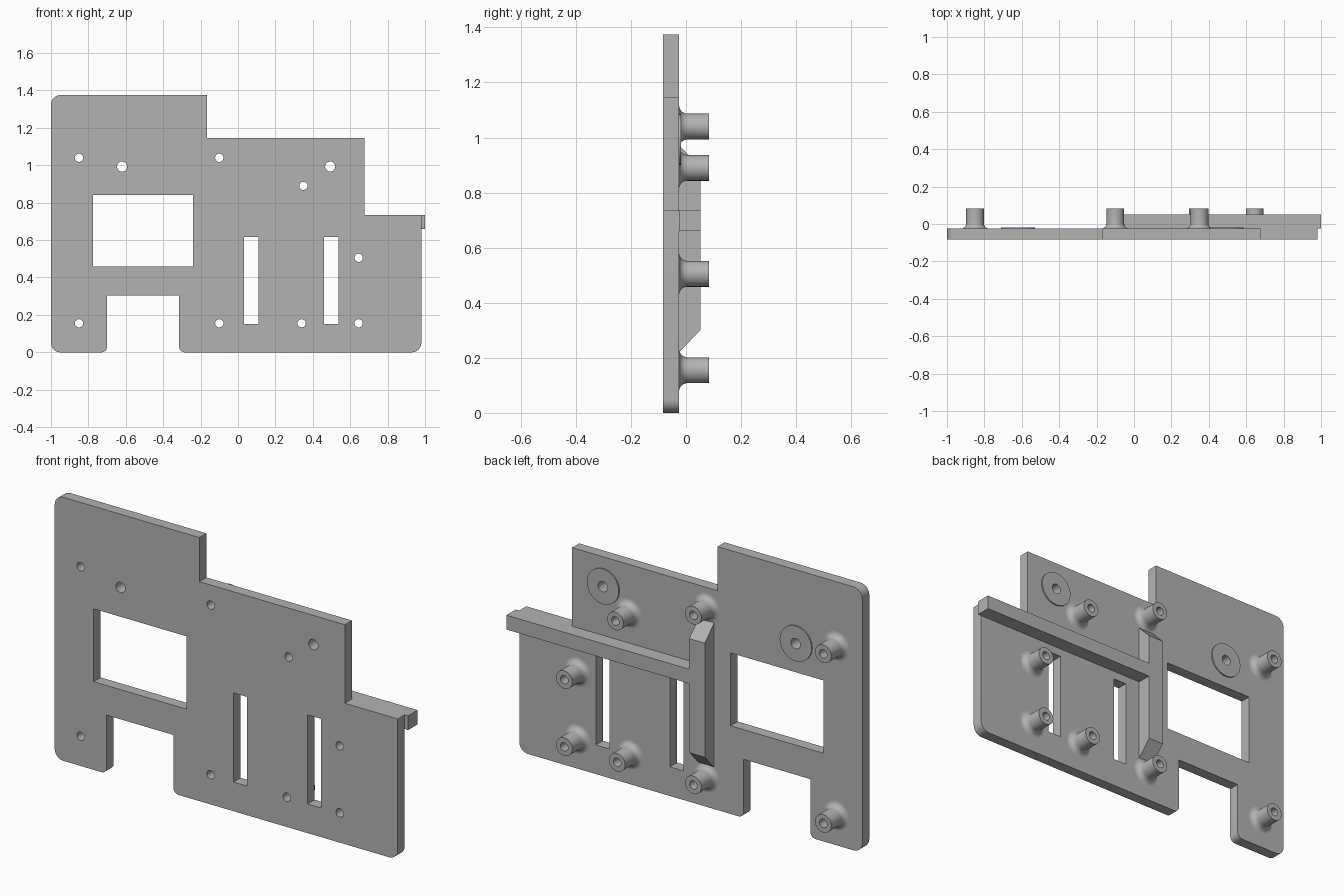
import bpy, bmesh
from math import sin, cos, pi
from mathutils import Vector

cube = bpy.data.objects.get("Cube")
if cube:
    bpy.data.objects.remove(cube, do_unlink=True)

grey = bpy.data.materials.new("plain grey")
grey.use_nodes = True
colour = (0.45, 0.45, 0.45, 1)
grey.diffuse_color = colour
grey.node_tree.nodes["Principled BSDF"].inputs["Base Color"].default_value = colour

FRONT, BACK = -0.083, -0.025   # plate faces
RIB, TIP = 0.052, 0.083        # depth of ribs and standoffs


def circle(x, z, r, n=32):
    return [(x + r * cos(2 * pi * i / n), z + r * sin(2 * pi * i / n)) for i in range(n)]


def rect(x0, x1, z0, z1):
    return [(x0, z0), (x1, z0), (x1, z1), (x0, z1)]


def rounded(corners, steps=8):
    """Outline of (x, z, radius) corners, each rounded by its radius."""
    out = []
    for i, (x, z, r) in enumerate(corners):
        p = Vector((x, z))
        if not r:
            out.append(p)
            continue
        u = (Vector(corners[i - 1][:2]) - p).normalized() * r
        v = (Vector(corners[(i + 1) % len(corners)][:2]) - p).normalized() * r
        for k in range(steps + 1):
            a = k / steps * pi / 2
            out.append(p + u + v - v * cos(a) - u * sin(a))
    return out


def finish(ob, smooth=True):
    ob.data.materials.clear()
    ob.data.materials.append(grey)
    bpy.ops.object.select_all(action='DESELECT')
    ob.select_set(True)
    bpy.context.view_layer.objects.active = ob
    if smooth:
        bpy.ops.object.shade_smooth_by_angle(angle=pi / 6)


def sheet(name, loops, y0, y1):
    """Flat plate in the xz plane; loops inside the first become holes."""
    cu = bpy.data.curves.new(name, 'CURVE')
    cu.dimensions, cu.fill_mode, cu.extrude = '2D', 'BOTH', (y1 - y0) / 2
    for loop in loops:
        sp = cu.splines.new('POLY')
        sp.points.add(len(loop) - 1)
        for pt, (x, z) in zip(sp.points, loop):
            pt.co = (x, z, 0, 1)
        sp.use_cyclic_u = True
    ob = bpy.data.objects.new(name, cu)
    ob.rotation_euler.x = pi / 2
    ob.location.y = (y0 + y1) / 2
    bpy.context.collection.objects.link(ob)
    bpy.ops.object.select_all(action='DESELECT')
    ob.select_set(True)
    bpy.context.view_layer.objects.active = ob
    bpy.ops.object.convert(target='MESH')
    ob = bpy.context.view_layer.objects.active
    bm = bmesh.new()
    bm.from_mesh(ob.data)
    bmesh.ops.remove_doubles(bm, verts=bm.verts, dist=1e-5)
    bmesh.ops.recalc_face_normals(bm, faces=bm.faces)
    bm.to_mesh(ob.data)
    bm.free()
    finish(ob)


def prism(name, profile, x0, x1):
    """Extrude a (y, z) profile along x."""
    bm = bmesh.new()
    face = bm.faces.new([bm.verts.new((x0, y, z)) for y, z in profile])
    ext = bmesh.ops.extrude_face_region(bm, geom=[face])
    moved = [g for g in ext["geom"] if isinstance(g, bmesh.types.BMVert)]
    bmesh.ops.translate(bm, verts=moved, vec=(x1 - x0, 0, 0))
    bmesh.ops.recalc_face_normals(bm, faces=bm.faces)
    me = bpy.data.meshes.new(name)
    bm.to_mesh(me)
    bm.free()
    ob = bpy.data.objects.new(name, me)
    bpy.context.collection.objects.link(ob)
    finish(ob, smooth=False)


def lathe(name, profile, x, z, n=32):
    """Turn an open (radius, y) profile about the y axis."""
    bm = bmesh.new()
    rings = [[bm.verts.new((px, y, pz)) for px, pz in circle(x, z, r, n)] for r, y in profile]
    for a, b in zip(rings, rings[1:]):
        for i in range(n):
            j = (i + 1) % n
            bm.faces.new((a[i], a[j], b[j], b[i]))
    me = bpy.data.meshes.new(name)
    bm.to_mesh(me)
    bm.free()
    # the profile runs up the bore and down the outside
    ob = bpy.data.objects.new(name, me)
    bpy.context.collection.objects.link(ob)
    finish(ob)


# Mounting plate with window, slots and screw holes
BORE, BOLT = 0.022, 0.027
posts = [(-0.85, 1.04), (-0.1, 1.04), (0.35, 0.89), (0.645, 0.505),
         (-0.85, 0.155), (-0.1, 0.155), (0.34, 0.155), (0.645, 0.155)]
bolts = [(-0.62, 0.993), (0.493, 0.993)]
outline = rounded([(-1, 0, 0.05), (-0.7, 0, 0.03), (-0.7, 0.305, 0), (-0.315, 0.305, 0),
                   (-0.315, 0, 0.03), (0.98, 0, 0.05), (0.98, 0.735, 0), (0.675, 0.735, 0),
                   (0.675, 1.145, 0), (-0.165, 1.145, 0), (-0.165, 1.375, 0), (-1, 1.375, 0.05)])
holes = [rect(-0.775, -0.24, 0.46, 0.84), rect(0.032, 0.11, 0.152, 0.617), rect(0.46, 0.538, 0.152, 0.617)]
holes += [circle(x, z, BORE) for x, z in posts] + [circle(x, z, BOLT) for x, z in bolts]
sheet("mounting_plate", [outline] + holes, FRONT, BACK)

# Standoffs with filleted feet
FILLET, POST = 0.03, 0.047
foot = [(POST + FILLET * (1 - cos(a)), BACK + FILLET * (1 - sin(a)))
        for a in [i * pi / 16 for i in range(9)]]
for i, (x, z) in enumerate(posts):
    lathe(f"standoff_{i + 1}", [(BORE, BACK), (BORE, TIP), (POST, TIP)] + foot, x, z)

# Thin raised pads round the bolt holes
for i, (x, z) in enumerate(bolts):
    lathe(f"bolt_pad_{i + 1}", [(BOLT, BACK), (BOLT, BACK + 0.007), (0.092, BACK + 0.007), (0.092, BACK)], x, z)

# Stiffening ribs: a chamfered upright and a long crossbar
prism("upright_rib", [(BACK, 0.22), (RIB, 0.3), (RIB, 0.895), (BACK, 0.972)], -0.145, -0.055)
prism("cross_rib", [(BACK, 0.66), (RIB, 0.66), (RIB, 0.735), (BACK, 0.735)], -0.06, 1.0)
